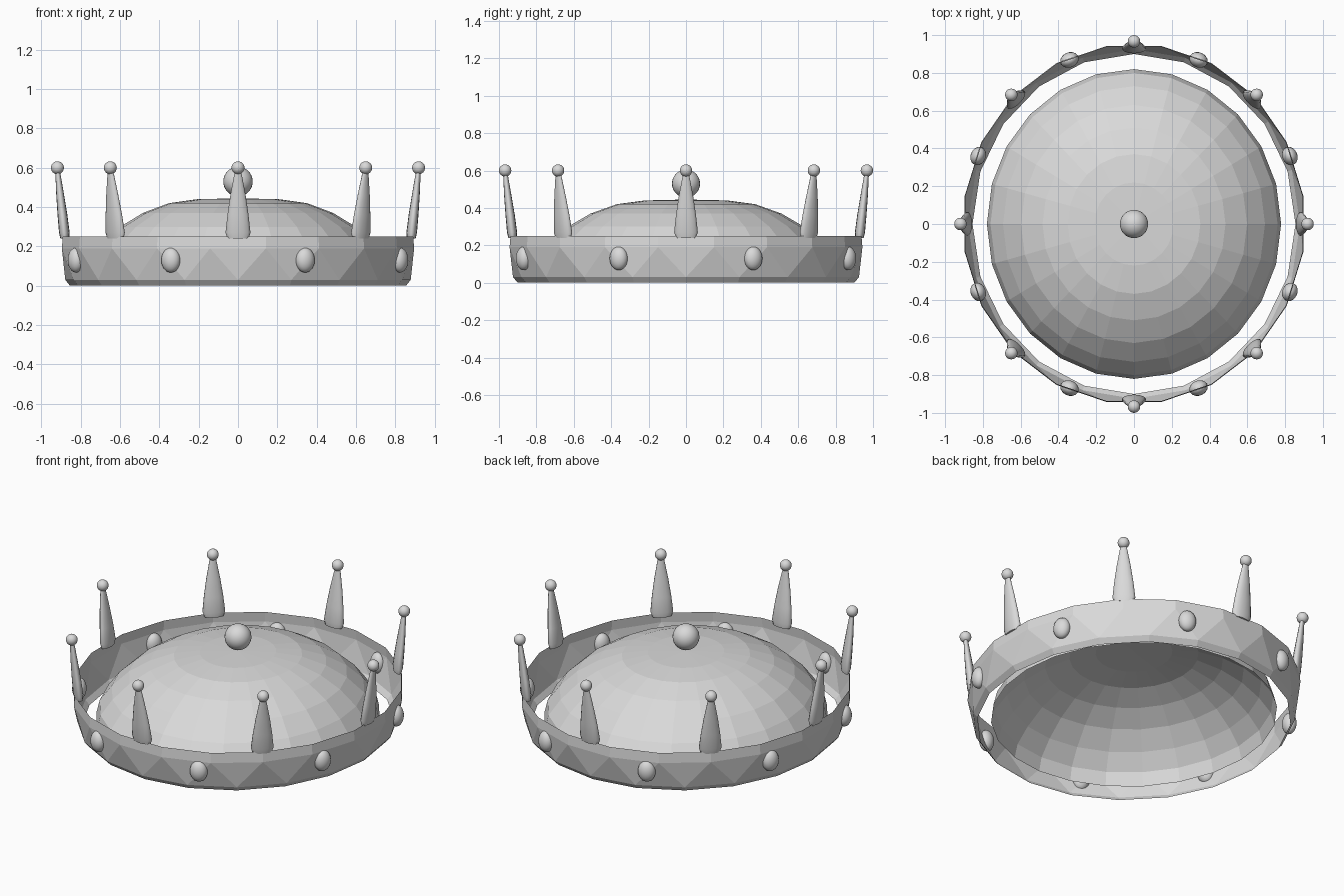
import bpy
import bmesh
import math
from mathutils import Matrix, Vector

cube = bpy.data.objects.get("Cube")
if cube:
    bpy.data.objects.remove(cube, do_unlink=True)

OVAL = 0.95  # the crown is slightly narrower across x than along y

metal = bpy.data.materials.new("light grey metal")
metal.use_nodes = True
metal.diffuse_color = (0.7, 0.7, 0.7, 1)
for node in metal.node_tree.nodes:
    if node.type == "BSDF_PRINCIPLED":
        node.inputs["Base Color"].default_value = metal.diffuse_color


def finish(bm, name, smooth):
    bmesh.ops.recalc_face_normals(bm, faces=bm.faces)
    mesh = bpy.data.meshes.new(name)
    bm.to_mesh(mesh)
    bm.free()
    mesh.materials.append(metal)
    for poly in mesh.polygons:
        poly.use_smooth = smooth
    if smooth:
        mesh.set_sharp_from_angle(angle=math.radians(50))
    obj = bpy.data.objects.new(name, mesh)
    bpy.context.collection.objects.link(obj)
    return obj


def ring(bm, count, rx, ry, z, turn=0.0):
    step = math.tau / count
    return [bm.verts.new((rx * math.cos((i + turn) * step),
                          ry * math.sin((i + turn) * step), z))
            for i in range(count)]


def bridge(bm, low, high, staggered=False):
    n = len(low)
    for i in range(n):
        j = (i + 1) % n
        if staggered:
            bm.faces.new((low[i], low[j], high[i]))
            bm.faces.new((low[j], high[j], high[i]))
        else:
            bm.faces.new((low[i], low[j], high[j], high[i]))


def oval_point(angle, radius, z):
    return Vector((OVAL * radius * math.cos(angle), radius * math.sin(angle), z))


def ellipsoid(name, centre, size, angle=0.0, segments=20, rings=12):
    bm = bmesh.new()
    bmesh.ops.create_uvsphere(bm, u_segments=segments, v_segments=rings, radius=1)
    bm.transform(Matrix.Translation(centre) @ Matrix.Rotation(angle, 4, "Z")
                 @ Matrix.Diagonal((*size, 1)))
    return finish(bm, name, True)


# Faceted headband: a thin flaring wall
bm = bmesh.new()
wall = [(0.90, 0.0, 0), (0.925, 0.03, 0), (0.955, 0.19, 0.5), (0.95, 0.25, 0.5)]
loops = [ring(bm, 20, r * OVAL, r, z, t) for r, z, t in wall]
for k in range(3):
    bridge(bm, loops[k], loops[k + 1], staggered=(k == 1))
finish(bm, "headband", False)

# Faceted cap: an open shallow dome
bm = bmesh.new()
dome = [(0.82, 0.04), (0.80, 0.12), (0.73, 0.21), (0.63, 0.30),
        (0.51, 0.37), (0.37, 0.42), (0.22, 0.44)]
loops = [ring(bm, 24, r * OVAL, r, z) for r, z in dome]
for low, high in zip(loops, loops[1:]):
    bridge(bm, low, high)
pole = bm.verts.new((0, 0, 0.445))
for i in range(24):
    bm.faces.new((loops[-1][i], loops[-1][(i + 1) % 24], pole))
finish(bm, "cap_dome", False)

# Knob on top of the cap
ellipsoid("cap_knob", Vector((0, 0, 0.53)), (0.075,) * 3, segments=24, rings=16)

# Spikes: half depth, half width, height and outward position
spike = [(0.022, 0.055, 0.24, 0.928), (0.027, 0.065, 0.27, 0.93),
         (0.025, 0.055, 0.36, 0.94), (0.02, 0.04, 0.46, 0.952),
         (0.012, 0.016, 0.585, 0.966)]
for n in range(8):
    angle = n * math.tau / 8
    bm = bmesh.new()
    loops = []
    for depth, width, z, radius in spike:
        loop = ring(bm, 14, depth, width, 0)
        place = Matrix.Translation(oval_point(angle, radius, z)) @ Matrix.Rotation(angle, 4, "Z")
        for v in loop:
            v.co = place @ v.co
        loops.append(loop)
    for low, high in zip(loops, loops[1:]):
        bridge(bm, low, high)
    bm.faces.new(loops[0])
    bm.faces.new(loops[-1])
    finish(bm, f"spike_{n + 1}", True)
    ellipsoid(f"spike_ball_{n + 1}", oval_point(angle, 0.967, 0.6), (0.033,) * 3)

    # Oval gem between this spike and the next
    between = angle + math.tau / 16
    ellipsoid(f"gem_{n + 1}", oval_point(between, 0.94, 0.13),
              (0.04, 0.05, 0.063), between)
